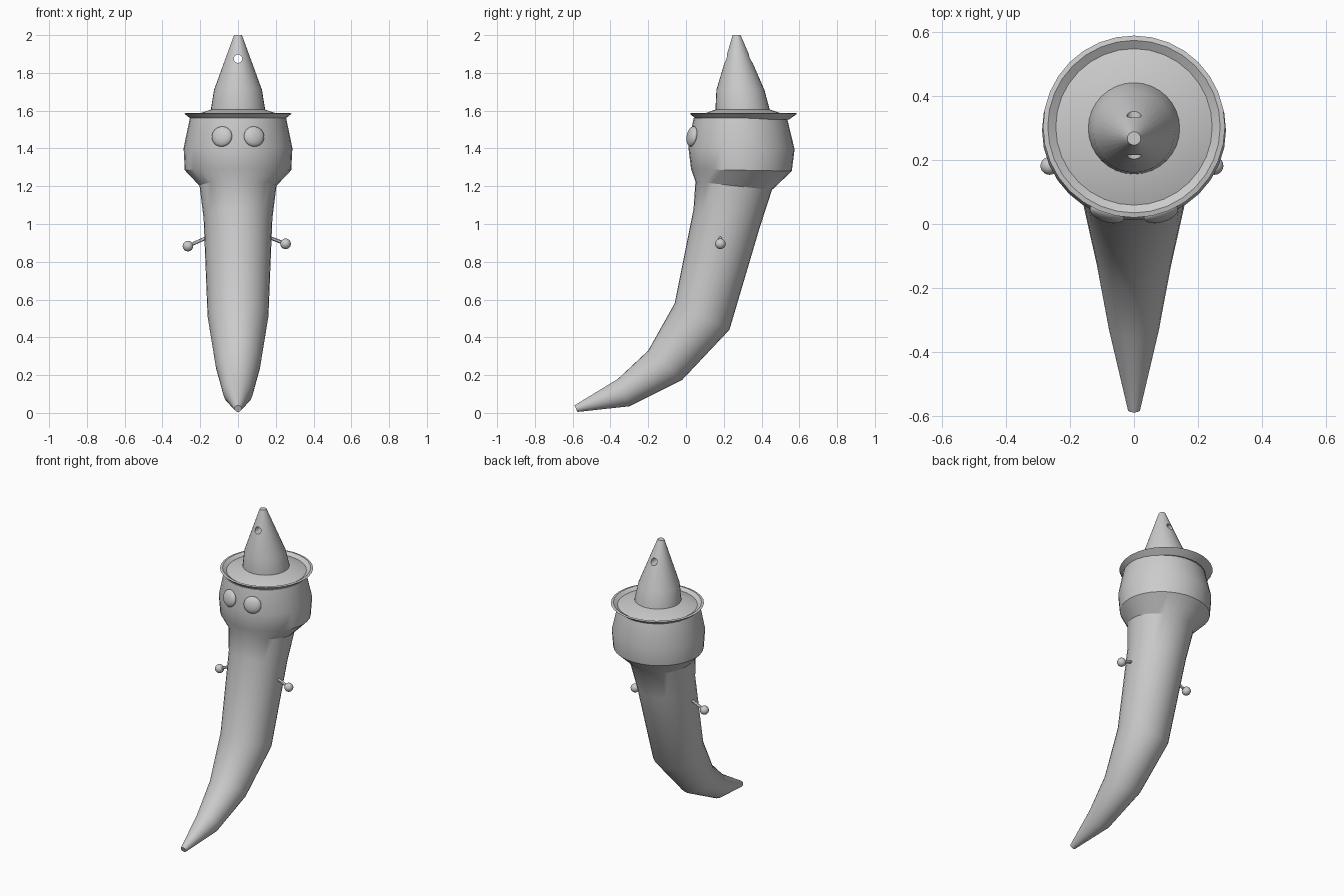
import bpy, math
from mathutils import Vector, Matrix

cube = bpy.data.objects.get("Cube")
if cube:
    bpy.data.objects.remove(cube, do_unlink=True)

grey = bpy.data.materials.new("plain_grey")
grey.use_nodes = True
grey.diffuse_color = (0.6, 0.6, 0.6, 1)
grey.node_tree.nodes["Principled BSDF"].inputs["Base Color"].default_value = (0.6, 0.6, 0.6, 1)
SIDES = 32


def finish(obj, name, angle=30):
    obj.name = name
    obj.data.materials.clear()
    obj.data.materials.append(grey)
    bpy.ops.object.select_all(action='DESELECT')
    obj.select_set(True)
    bpy.context.view_layer.objects.active = obj
    bpy.ops.object.shade_smooth_by_angle(angle=math.radians(angle))
    return obj


def tube(name, rings, angle=30):
    """Capped tube through circles given by front (y, z), back (y, z) and optional half width."""
    verts, faces = [], []
    for front, back, *half in rings:
        f, b = Vector((0, *front)), Vector((0, *back))
        mid, arm = (f + b) / 2, (b - f) / 2
        width = half[0] if half else arm.length
        for i in range(SIDES):
            a = math.tau * i / SIDES
            verts.append(mid + arm * math.sin(a) + Vector((width * math.cos(a), 0, 0)))
    for r in range(len(rings) - 1):
        for i in range(SIDES):
            j = (i + 1) % SIDES
            faces.append((r * SIDES + i, r * SIDES + j, (r + 1) * SIDES + j, (r + 1) * SIDES + i))
    faces.append(tuple(reversed(range(SIDES))))
    faces.append(tuple(range((len(rings) - 1) * SIDES, len(rings) * SIDES)))
    mesh = bpy.data.meshes.new(name)
    mesh.from_pydata(verts, [], faces)
    obj = bpy.data.objects.new(name, mesh)
    bpy.context.collection.objects.link(obj)
    return finish(obj, name, angle)


def level(y, z, r):
    return ((y - r, z), (y + r, z))


# Curved tapering body that swells into the head
tube("body_and_head", [
    ((-0.59, 0.04), (-0.575, 0.005)),
    ((-0.36, 0.18), (-0.30, 0.035)),
    ((-0.20, 0.33), (-0.02, 0.175)),
    ((-0.06, 0.58), (0.23, 0.44)),
    ((0.04, 1.08), (0.39, 0.98)),
    ((0.05, 1.225), (0.455, 1.18)),
    ((0.027, 1.29), (0.56, 1.28), 0.282),
    ((0.012, 1.41), (0.575, 1.395), 0.288),
    ((0.04, 1.56), (0.535, 1.56), 0.255),
])

# Dished hat brim with a flat rim
tube("hat_brim", [
    level(0.3, 1.553, 0.245), level(0.305, 1.585, 0.285), level(0.305, 1.588, 0.27),
    level(0.304, 1.572, 0.245), level(0.3, 1.607, 0.14),
], 20)

# Pointed hat crown with a hole through it
crown = tube("hat_crown", [
    level(0.3, 1.59, 0.144), level(0.299, 1.61, 0.143),
    level(0.288, 1.71, 0.127), level(0.268, 2.0, 0.021),
])
bpy.ops.mesh.primitive_cylinder_add(vertices=24, radius=0.022, depth=0.6,
                                    location=(0, 0.28, 1.875), rotation=(math.pi / 2, 0, 0))
cutter = bpy.context.object
cutter.name = "hole_cutter"
cutter.hide_render = True
cut = crown.modifiers.new("hole", 'BOOLEAN')
cut.operation = 'DIFFERENCE'
cut.solver = 'EXACT'
cut.object = cutter
bpy.context.view_layer.objects.active = crown
bpy.ops.object.modifier_apply(modifier=cut.name)
bpy.data.objects.remove(cutter, do_unlink=True)
finish(crown, "hat_crown")

# Eyes and arms on both sides
for side, label, ball_x, ball_z in ((1, "left", 0.252, 0.895), (-1, "right", -0.265, 0.883)):
    bpy.ops.mesh.primitive_uv_sphere_add(segments=24, ring_count=16, radius=1)
    eye = finish(bpy.context.object, label + "_eye")
    eye.matrix_world = (Matrix.Translation((side * 0.085, 0.033, 1.463))
                        @ Matrix.Rotation(side * 0.31, 4, 'Z') @ Matrix.Rotation(-0.17, 4, 'X')
                        @ Matrix.Diagonal((0.056, 0.026, 0.054, 1)))

    bpy.ops.mesh.primitive_uv_sphere_add(segments=20, ring_count=12, radius=0.028,
                                         location=(ball_x, 0.182, ball_z))
    finish(bpy.context.object, label + "_hand")

    hand = Vector((ball_x, 0.182, ball_z))
    shoulder = Vector((side * 0.15, 0.182, 0.935))
    reach = hand - shoulder
    bpy.ops.mesh.primitive_cylinder_add(vertices=12, radius=0.009, depth=reach.length,
                                        location=(hand + shoulder) / 2,
                                        rotation=reach.to_track_quat('Z', 'Y').to_euler())
    finish(bpy.context.object, label + "_arm")
